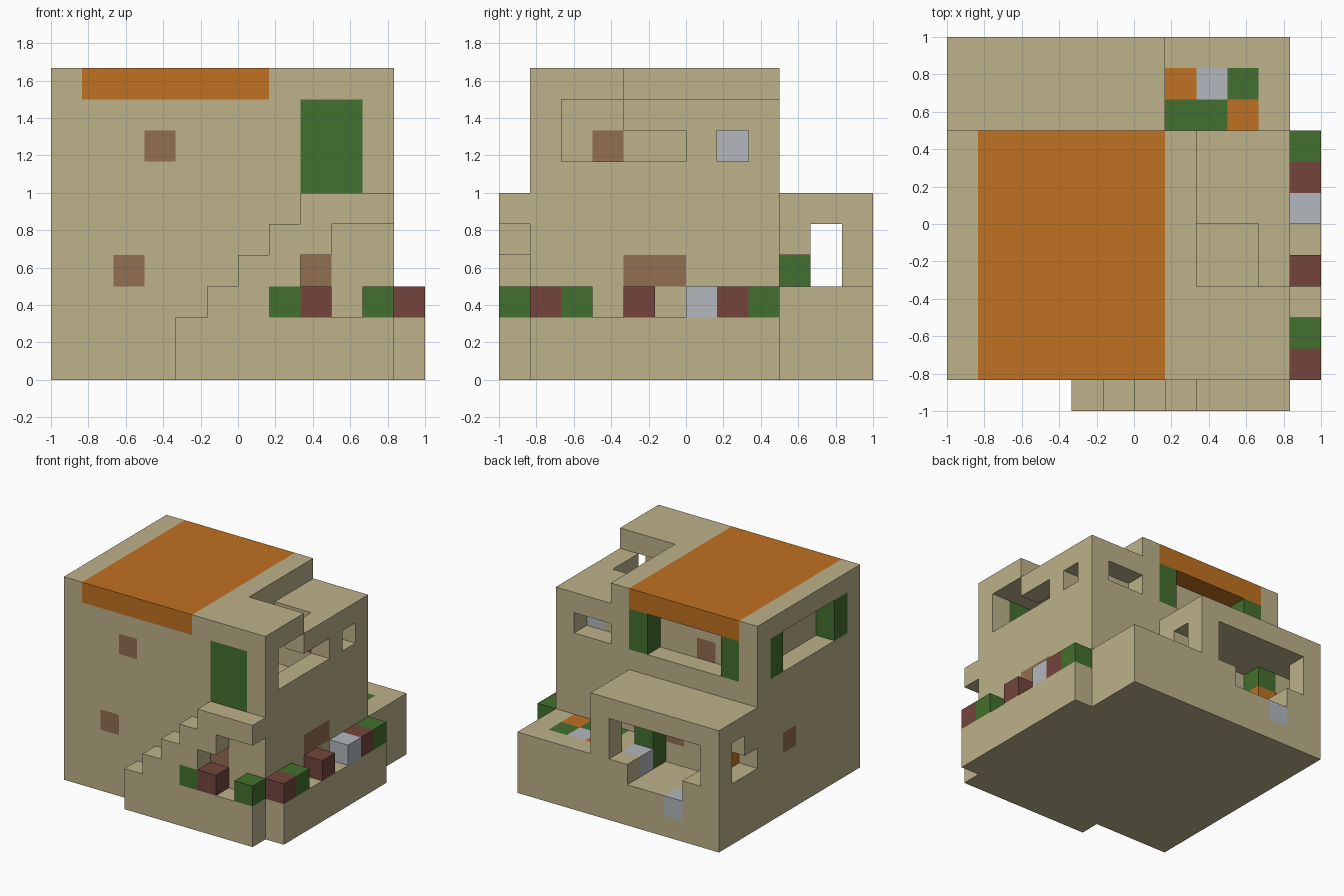
import bpy
import bmesh
from mathutils import Vector

U = 1 / 6  # edge of one building block
cube = bpy.data.objects.get("Cube")
if cube:
    bpy.data.objects.remove(cube)


def srgb(r, g, b):
    return tuple(((c / 255 + 0.055) / 1.055) ** 2.4 for c in (r, g, b)) + (1.0,)


COLOURS = {
    "sand": srgb(189, 178, 138),
    "orange": srgb(192, 113, 33),
    "green": srgb(68, 112, 46),
    "brown": srgb(145, 110, 80),
    "dark_red": srgb(115, 69, 59),
    "pale_grey": srgb(179, 184, 189),
}
NAMES = list(COLOURS)
MATERIALS = []
for name, colour in COLOURS.items():
    mat = bpy.data.materials.new(name)
    mat.use_nodes = True
    mat.diffuse_color = colour
    mat.node_tree.nodes["Principled BSDF"].inputs["Base Color"].default_value = colour
    MATERIALS.append(mat)

cells = {}


def fill(part, colour, x, y, z):
    """Fill a block range; each axis is (start, end) or one index."""
    spans = [range(*a) if isinstance(a, tuple) else range(a, a + 1) for a in (x, y, z)]
    for i in spans[0]:
        for j in spans[1]:
            for k in spans[2]:
                cells[i, j, k] = (part, colour)


def carve(x, y, z):
    fill(None, None, x, y, z)


# Main volumes
fill("main_house", "sand", (0, 11), (1, 9), (0, 10))
carve((8, 11), (4, 9), 9)
fill("back_wing", "sand", (0, 7), (9, 12), (0, 6))
fill("back_terrace", "sand", (7, 11), (9, 12), (0, 3))
fill("side_planter", "sand", 11, (1, 9), (0, 2))

# Front stairs with a raised landing, open underneath
for step in range(5):
    fill("front_stairs", "sand", (4 + step, 11), 0, (0, 2 + step))
fill("front_stairs", "sand", (8, 11), 0, (0, 6))
carve((8, 9), 0, (2, 4))
carve((9, 11), 0, (2, 5))

# Upper room behind the door, with its stepped side window
carve((8, 10), (2, 6), (6, 9))
carve(10, (2, 4), (7, 9))
carve(10, (4, 6), 7)

# Small corner windows with a pale block between them
carve(10, 7, 7)
carve((8, 10), 8, 7)
fill("corner_block", "pale_grey", 9, 7, 7)
fill("inner_shelf", "dark_red", 9, 6, 7)

# Orange roof slab and the recessed balconies with shutters
fill("roof_panel", "orange", (1, 7), (1, 9), 9)
carve((1, 7), 8, (7, 9))
carve(0, (2, 8), (7, 9))
for i in (1, 6):
    fill("back_shutters", "green", i, 8, (7, 9))
for j in (2, 7):
    fill("side_shutters", "green", 0, j, (7, 9))

# Back wing room: sunken floor, wide opening, stepped side windows
carve((1, 6), (9, 12), (3, 5))
carve((2, 5), (9, 12), 2)
for i in (0, 6):
    carve(i, 10, (3, 5))
    carve(i, 9, 3)
fill("room_bench", "pale_grey", 5, 10, 2)
fill("room_cabinet", "green", 5, 9, (2, 4))
fill("plant_pot", "orange", 1, 9, 3)
fill("pot_plant", "green", 1, 9, 4)
fill("back_tile", "pale_grey", 2, 11, 1)

# Front door and brown window panes
fill("front_door", "green", (8, 10), 1, (6, 9))
for x, y, z in (
    (3, 1, 7), (2, 1, 3), (8, 1, 3),   # front
    (10, (4, 6), 3), (7, 3, 7),        # right side and inner wall
    (0, 6, 3), (3, 7, 7), (4, 8, 3),   # left side and back
):
    fill("window_panes", "brown", x, y, z)

# Terrace floor tiles
for x, y, colour in (
    (7, 10, "orange"), (8, 10, "pale_grey"), (9, 10, "green"),
    ((7, 9), 9, "green"), (9, 9, "orange"),
):
    fill("terrace_tiles", colour, x, y, 2)

# Flower blocks along the planter and under the stairs
for j, colour in ((1, "dark_red"), (2, "green"), (4, "dark_red"),
                  (6, "pale_grey"), (7, "dark_red"), (8, "green")):
    fill("planter_flowers", colour, 11, j, 2)
for i, colour in ((7, "green"), (8, "dark_red"), (10, "green")):
    fill("stair_flowers", colour, i, 0, 2)


def solid(cell):
    return cells.get(cell, (None, None))[0] is not None


def build(part):
    """Skin the outer faces of one part and merge flat areas."""
    bm = bmesh.new()
    for cell, (owner, colour) in cells.items():
        if owner != part:
            continue
        middle = Vector(cell) + Vector((0.5, 0.5, 0.5))
        for axis in range(3):
            for sign in (-1, 1):
                n = Vector((0, 0, 0))
                n[axis] = sign
                if solid(tuple(int(c + d) for c, d in zip(cell, n))):
                    continue
                a = Vector((0, 0, 0))
                a[(axis + 1) % 3] = 1
                b = n.cross(a)
                corners = [(middle + (n + s * a + t * b) / 2 - Vector((6, 6, 0))) * U
                           for s, t in ((-1, -1), (1, -1), (1, 1), (-1, 1))]
                face = bm.faces.new([bm.verts.new(c) for c in corners])
                face.material_index = NAMES.index(colour)
    bmesh.ops.remove_doubles(bm, verts=bm.verts[:], dist=0.001)
    bmesh.ops.dissolve_limit(bm, angle_limit=0.01, verts=bm.verts[:],
                             edges=bm.edges[:], delimit={'MATERIAL', 'NORMAL'})
    mesh = bpy.data.meshes.new(part)
    bm.to_mesh(mesh)
    bm.free()
    for mat in MATERIALS:
        mesh.materials.append(mat)
    bpy.context.scene.collection.objects.link(bpy.data.objects.new(part, mesh))


for part in sorted({owner for owner, _ in cells.values() if owner}):
    build(part)
